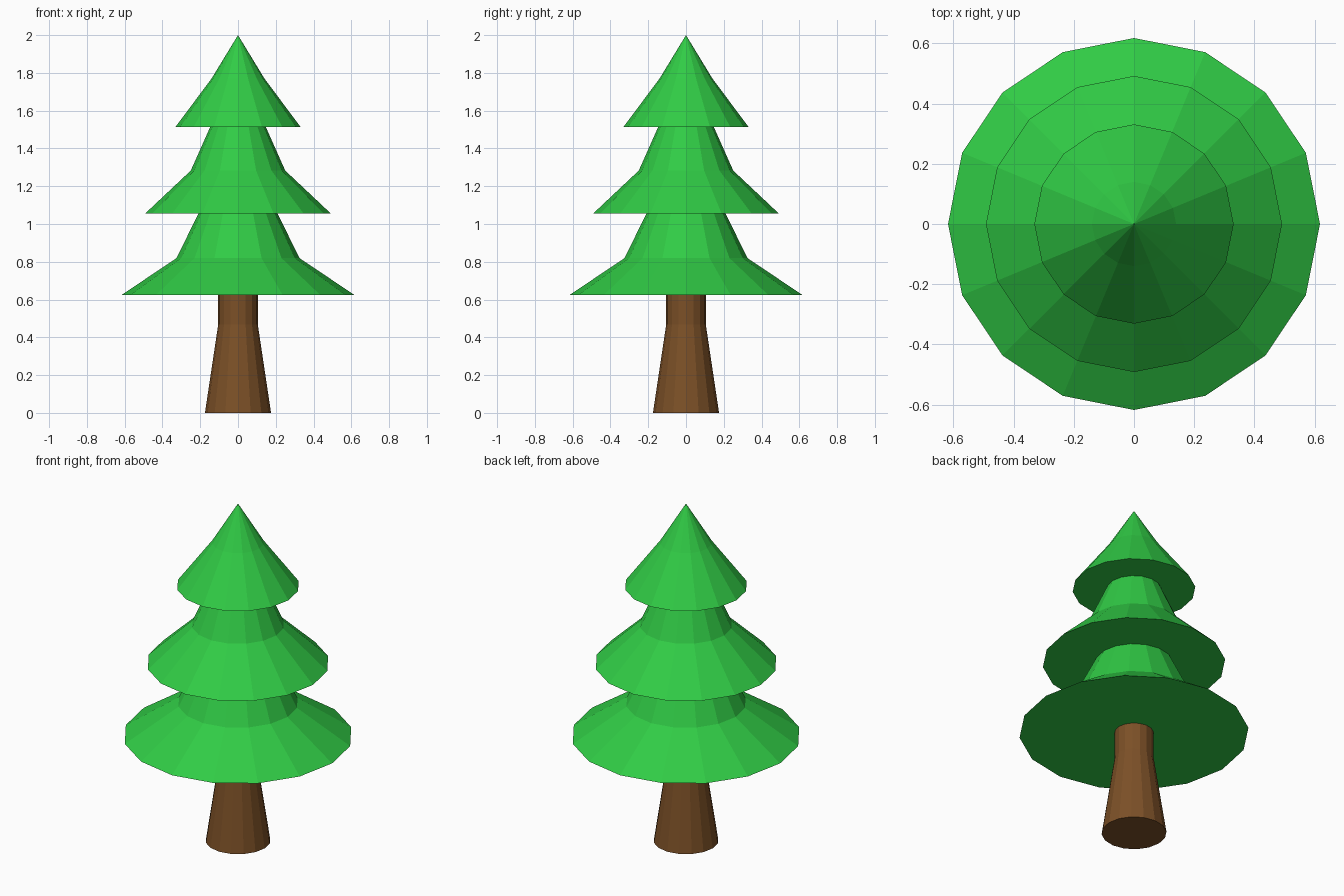
import bpy, bmesh
from math import cos, sin, tau

if "Cube" in bpy.data.objects:
    bpy.data.objects.remove(bpy.data.objects["Cube"])

SIDES = 16

def material(name, color):
    m = bpy.data.materials.new(name)
    m.diffuse_color = color
    m.use_nodes = True
    m.node_tree.nodes["Principled BSDF"].inputs["Base Color"].default_value = m.diffuse_color
    return m

def lathe(name, profile, mat):
    """Closed faceted solid turned around z from (radius, z) points, bottom to top."""
    bm = bmesh.new()
    rings = []
    for r, z in profile:
        if r == 0:
            rings.append([bm.verts.new((0, 0, z))] * SIDES)
        else:
            rings.append([bm.verts.new((r * cos(tau * i / SIDES), r * sin(tau * i / SIDES), z))
                          for i in range(SIDES)])
    for a, b in zip(rings, rings[1:]):
        for i in range(SIDES):
            j = (i + 1) % SIDES
            bm.faces.new((a[i], a[j], b[i]) if b[i] is b[j] else (a[i], a[j], b[j], b[i]))
    bm.faces.new(rings[0][::-1])
    if profile[-1][0] > 0:
        bm.faces.new(rings[-1])
    bmesh.ops.recalc_face_normals(bm, faces=bm.faces)
    mesh = bpy.data.meshes.new(name)
    bm.to_mesh(mesh)
    bm.free()
    mesh.materials.append(mat)
    obj = bpy.data.objects.new(name, mesh)
    bpy.context.collection.objects.link(obj)
    return obj

bark = material("bark", (0.20, 0.08, 0.02, 1))
needles = material("needles", (0.03, 0.60, 0.06, 1))

# Trunk: flared base, straight neck
lathe("trunk", [(0.175, 0), (0.105, 0.467), (0.105, 0.623)], bark)

# Three skirted foliage tiers
lathe("lower_foliage", [(0.618, 0.623), (0.325, 0.82), (0.21, 1.055)], needles)
lathe("middle_foliage", [(0.492, 1.055), (0.25, 1.283), (0.147, 1.514)], needles)
lathe("top_foliage", [(0.331, 1.514), (0.14, 1.77), (0, 2.0)], needles)
